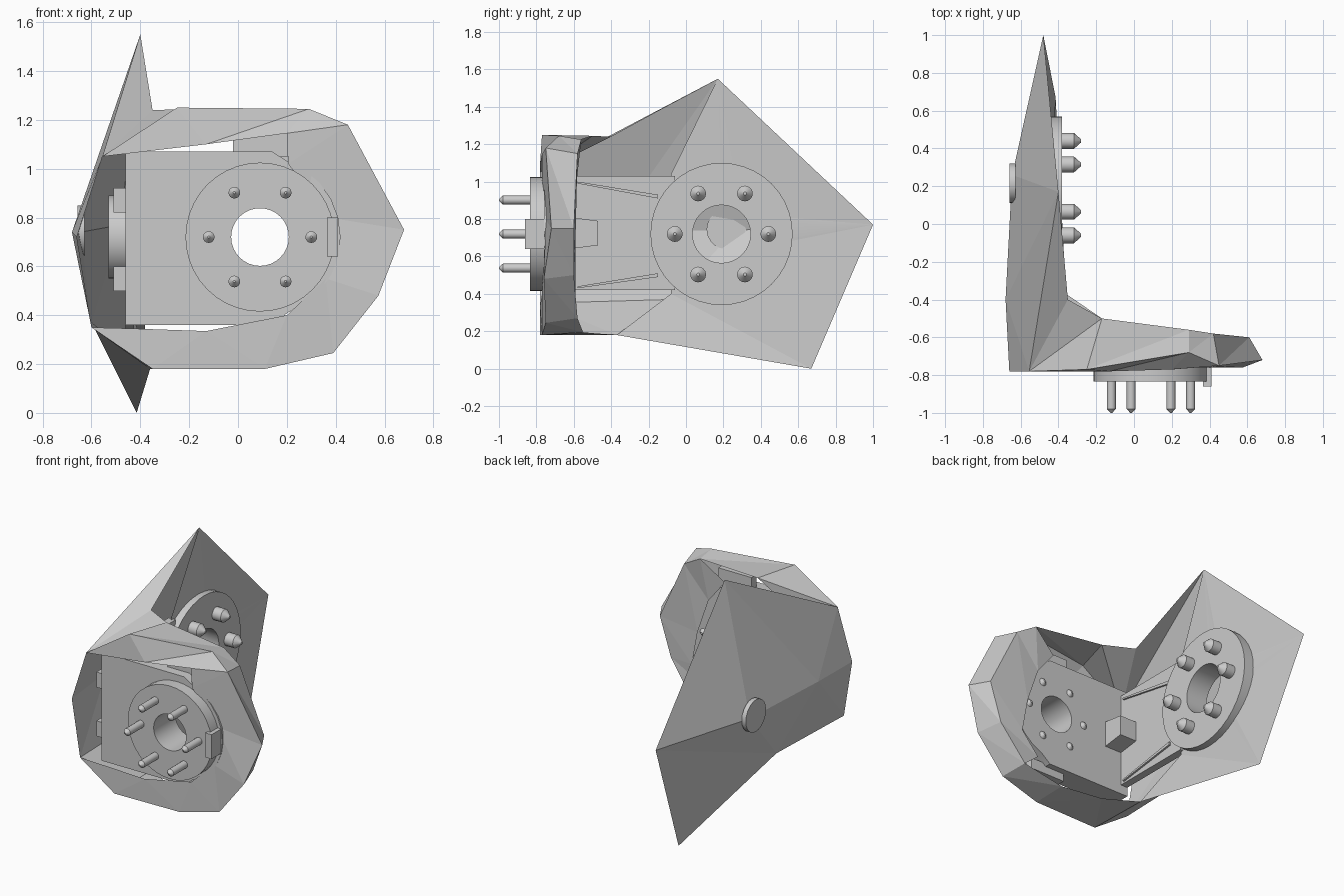
import bpy, bmesh
from math import sin, cos, tau, radians
from mathutils import Vector as V

if "Cube" in bpy.data.objects:
    bpy.data.objects.remove(bpy.data.objects["Cube"])


def finish(name, bm, smooth=False):
    bmesh.ops.remove_doubles(bm, verts=bm.verts, dist=1e-4)
    bmesh.ops.recalc_face_normals(bm, faces=bm.faces)
    me = bpy.data.meshes.new(name)
    bm.to_mesh(me)
    bm.free()
    ob = bpy.data.objects.new(name, me)
    bpy.context.collection.objects.link(ob)
    if smooth:
        bpy.ops.object.select_all(action='DESELECT')
        ob.select_set(True)
        bpy.context.view_layer.objects.active = ob
        bpy.ops.object.shade_smooth_by_angle(angle=radians(35))
    return ob


def circle(c, r, axis, n=32):
    pts = []
    for i in range(n):
        a, b = r * cos(tau * i / n), r * sin(tau * i / n)
        pts.append(V(c) + (V((0, a, b)) if axis == 'X' else V((a, 0, b))))
    return pts


def fill(bm, loops, normal):
    edges = []
    for pts in loops:
        vs = [bm.verts.new(p) for p in pts]
        edges += [bm.edges.new((vs[i - 1], vs[i])) for i in range(len(vs))]
    g = bmesh.ops.triangle_fill(bm, edges=edges, normal=normal, use_beauty=True)
    return [f for f in g['geom'] if isinstance(f, bmesh.types.BMFace)]


def plate(name, loops, push, smooth=True):
    """Outline with holes, extruded along push."""
    bm = bmesh.new()
    faces = fill(bm, loops, V(push).normalized())
    g = bmesh.ops.extrude_face_region(bm, geom=faces, use_keep_orig=True)
    bmesh.ops.translate(bm, vec=push, verts=[v for v in g['geom'] if isinstance(v, bmesh.types.BMVert)])
    return finish(name, bm, smooth)


def pin(name, base, push, r, axis):
    """Round pin with a conical tip."""
    bm = bmesh.new()
    d = V(push)
    loops = [[bm.verts.new(p) for p in circle(V(base) + d * t, r * k, axis, 16)]
             for t, k in ((0, 1), (1 - r * .9 / d.length, 1), (1, .2))]
    for a, b in zip(loops, loops[1:]):
        for i in range(16):
            bm.faces.new((a[i - 1], a[i], b[i], b[i - 1]))
    bm.faces.new(loops[0])
    bm.faces.new(loops[-1])
    finish(name, bm, True)


def box(name, lo, hi):
    (x0, y0, z0), (x1, y1, z1) = lo, hi
    return plate(name, [[(x0, y0, z0), (x1, y0, z0), (x1, y0, z1), (x0, y0, z1)]], (0, y1 - y0, 0), False)


# Faceted outer shell: side shield corners
S, A, B = V((-.4, .17, 1.55)), V((-.48, 1, .77)), V((-.415, .67, 0))
H, F, L = V((-.645, .26, .74)), V((-.68, -.4, .74)), V((-.66, -.78, .72))
P, Q, D = V((-.36, -.37, .18)), V((-.35, -.4, 1.24)), V((-.6, -.08, .37))
T, U = V((-.555, -.78, 1.05)), V((-.6, -.78, .35))

# Front surround: inner rim, outer ridge, back edge and inward return
inner = [T, (-.13, -.78, 1.1), (.2, -.77, 1.145), (.205, -.77, 1.02), (.37, -.75, .8),
         (.36, -.76, .55), (.2, -.77, .4), (-.13, -.78, .335), (-.42, -.78, .345), U]
outer = [T, (-.25, -.77, 1.25), (.29, -.68, 1.245), (.45, -.75, 1.18), (.68, -.72, .75),
         (.575, -.76, .48), (.39, -.75, .245), (.11, -.77, .18), (-.35, -.78, .18), U]
back = [Q, (-.17, -.5, 1.245), (.29, -.56, 1.225), (.42, -.58, 1.15), (.61, -.6, .75),
        (.53, -.6, .5), (.36, -.58, .27), (.1, -.55, .195), (-.17, -.5, .19), P]
lip = [(.13, -.59, 1.1), (.25, -.59, .95), (.33, -.59, .72), (.37, -.59, .5), (.25, -.59, .36)]
bm = bmesh.new()


def tri(*pts):
    pts = [V(p) for p in pts]
    if min((pts[i] - pts[i - 1]).length for i in range(3)) > 1e-4:
        bm.faces.new([bm.verts.new(p) for p in pts])


for a, b in ((inner, outer), (outer, back), (back[2:7], lip)):
    for i in range(len(a) - 1):
        tri(a[i], a[i + 1], b[i + 1])
        tri(a[i], b[i + 1], b[i])
for t in ((T, Q, S), (T, S, F), (S, H, F), (F, T, L), (F, L, U), (F, U, D), (F, D, H),
          (S, A, H), (A, H, D), (A, B, D), (D, B, P), (D, P, U)):
    tri(*t)
# Inner face of the shield, open at the side bore
fill(bm, [[S, (-.43, -.08, 1.04), (-.43, -.08, .4), P, B, A],
          circle((-.43, .19, .72), .155, 'X')], (1, 0, 0))
finish("outer_shell", bm)

# Outer hub cap on the shield
plate("hub_cap", [circle((-.658, .215, .745), .105, 'X', 20)], (.03, 0, 0))

# Front mounting plate and flange
fc = V((.09, 0, .72))
rounded = [fc + V((.33 * cos(a), -.76, .33 * sin(a))) for a in
           [radians(d) for d in range(-70, 71, 14)]]
plate("front_plate", [[(-.46, -.76, 1.07), (-.46, -.76, .36), (.14, -.76, .36)] + rounded
                      + [(.14, -.76, 1.07)], circle(fc + V((0, -.76, 0)), .118, 'Y')], (0, .15, 0))
plate("front_flange", [circle(fc + V((0, -.835, 0)), .305, 'Y', 40),
                       circle(fc + V((0, -.835, 0)), .118, 'Y')], (0, .08, 0))
box("flange_key", (.365, -.86, .64), (.41, -.74, .8))
# Brackets tying the plate to the surround
box("top_bracket", (-.02, -.7, 1.05), (.22, -.65, 1.15))
box("bottom_bracket", (.0, -.7, .31), (.25, -.65, .38))

# Side mounting arm and flange
sc = V((0, .19, .72))
plate("side_arm", [[(-.46, -.62, .42), (-.46, -.06, .42), (-.46, -.06, 1.03), (-.46, -.62, 1.03)]],
      (.05, 0, 0), False)
plate("side_flange", [circle(sc + V((-.46, 0, 0)), .38, 'X', 40),
                      circle(sc + V((-.46, 0, 0)), .155, 'X')], (.08, 0, 0))
plate("side_bore", [circle(sc + V((-.53, 0, 0)), .17, 'X'),
                    circle(sc + V((-.53, 0, 0)), .155, 'X')], (.09, 0, 0))
plate("corner_block", [[(-.43, -.62, .64), (-.43, -.47, .66), (-.43, -.47, .79), (-.43, -.62, .81)]],
      (.14, 0, 0), False)

# Six pins on each flange, with bolt heads behind the front one
for i in range(6):
    c, s = cos(tau * i / 6), sin(tau * i / 6)
    pin(f"front_pin_{i}", fc + V((.21 * c, -.83, .21 * s)), (0, -.17, 0), .024, 'Y')
    pin(f"front_bolt_{i}", fc + V((.21 * c, -.62, .21 * s)), (0, .03, 0), .035, 'Y')
    pin(f"side_pin_{i}", sc + V((-.39, .25 * c, .25 * s)), (.11, 0, 0), .042, 'X')

# Small lugs along the left edge of the front plate
for z in (.55, .87):
    box("edge_lug", (-.51, -.74, z - .05), (-.455, -.64, z + .05))
# Raised ribs on the side arm
for z, dz in ((1.0, -.07), (.44, .07)):
    plate("arm_rib", [[(-.41, -.58, z), (-.41, -.15, z + dz), (-.41, -.15, z + dz - .02),
                       (-.41, -.58, z - .01)]], (.012, 0, 0), False)
